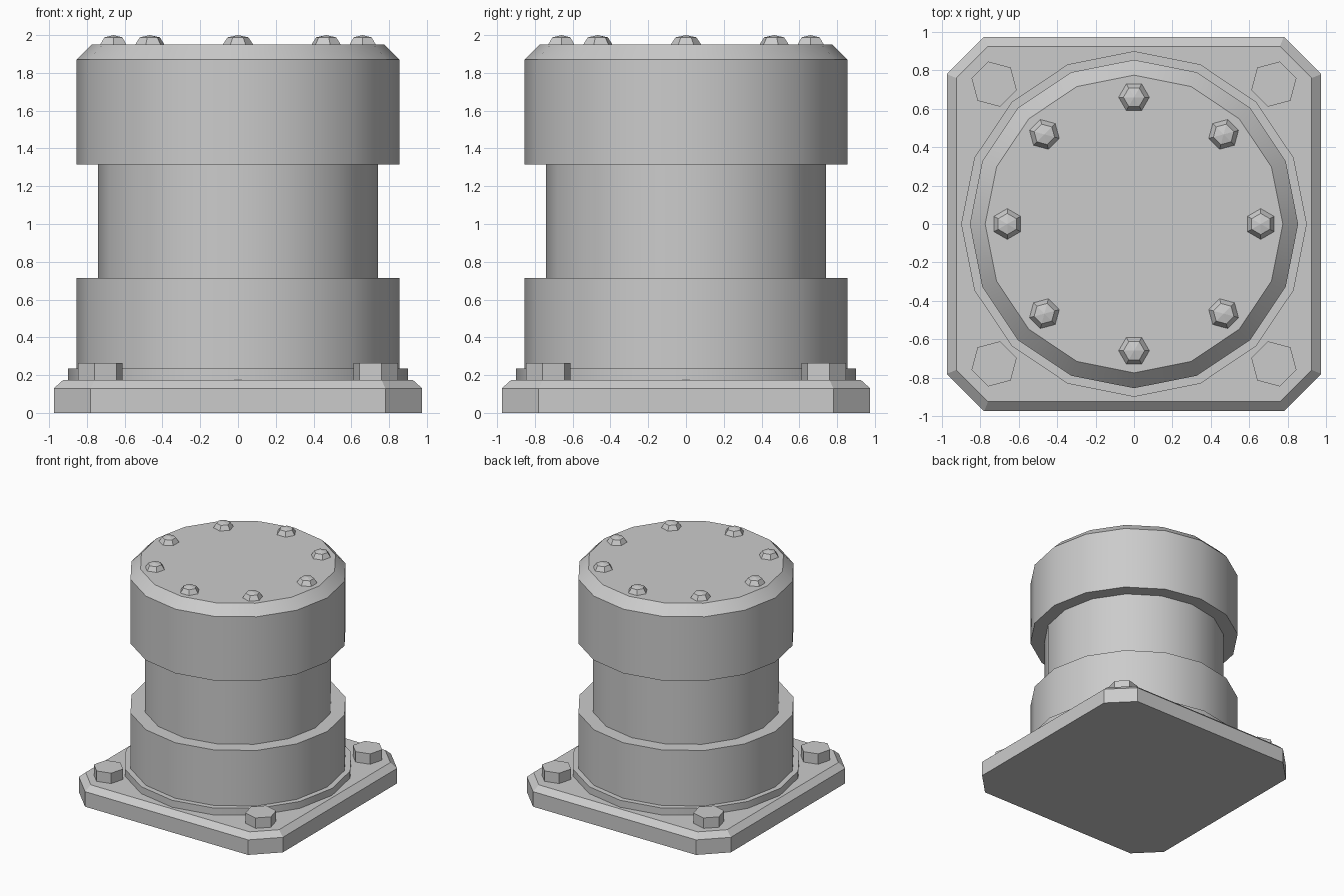
import bpy, bmesh
from math import sin, cos, pi, radians

if "Cube" in bpy.data.objects:
    bpy.data.objects.remove(bpy.data.objects["Cube"])


def build(name, rings, apex=None, smooth=False):
    """Skin a stack of equal-length point rings, closing both ends."""
    bm = bmesh.new()
    loops = [[bm.verts.new(p) for p in ring] for ring in rings]
    n = len(loops[0])
    for a, b in zip(loops, loops[1:]):
        for i in range(n):
            j = (i + 1) % n
            bm.faces.new((a[i], a[j], b[j], b[i]))
    bm.faces.new(loops[0][::-1])
    if apex:
        tip = bm.verts.new(apex)
        for i in range(n):
            bm.faces.new((loops[-1][i], loops[-1][(i + 1) % n], tip))
    else:
        bm.faces.new(loops[-1])
    bmesh.ops.recalc_face_normals(bm, faces=bm.faces[:])
    mesh = bpy.data.meshes.new(name)
    bm.to_mesh(mesh)
    bm.free()
    ob = bpy.data.objects.new(name, mesh)
    bpy.context.collection.objects.link(ob)
    if smooth:
        bpy.ops.object.select_all(action='DESELECT')
        ob.select_set(True)
        bpy.context.view_layer.objects.active = ob
        bpy.ops.object.shade_smooth_by_angle(angle=radians(30))
    return ob


def circle(r, z, sides, cx=0, cy=0, phase=0):
    return [(cx + r * cos(phase + 2 * pi * i / sides),
             cy + r * sin(phase + 2 * pi * i / sides), z) for i in range(sides)]


def cut_square(h, c, z):
    """Square of half-size h with corners cut, c = half-length of the sides."""
    return [(x, y, z) for x, y in ((h, -c), (h, c), (c, h), (-c, h),
                                   (-h, c), (-h, -c), (-c, -h), (c, -h))]


# Base plate with chamfered rim
build("base_plate", [cut_square(0.975, 0.78, 0), cut_square(0.975, 0.78, 0.13),
                     cut_square(0.925, 0.76, 0.175)])

# Low collar where the body meets the plate
build("base_collar", [circle(0.9, 0.16, 16), circle(0.9, 0.235, 16)], smooth=True)

# Main drum: lower band, recessed waist, upper band with chamfered top
profile = [(0.855, 0.17), (0.855, 0.715), (0.74, 0.715), (0.74, 1.315),
           (0.855, 1.315), (0.855, 1.87), (0.775, 1.95)]
build("drum_body", [circle(r, z, 16) for r, z in profile], smooth=True)

# Hex bolts at the plate corners
for k in range(4):
    a = pi / 4 + k * pi / 2
    x, y = 1.03 * cos(a), 1.03 * sin(a)
    build(f"corner_bolt_{k + 1}", [circle(0.122, z, 6, x, y, a + pi / 6)
                                   for z in (0.165, 0.265)])

# Domed hex bolts around the lid
for k in range(8):
    a = k * pi / 4
    x, y = 0.66 * cos(a), 0.66 * sin(a)
    build(f"lid_bolt_{k + 1}",
          [circle(r, z, 6, x, y, a + pi / 6)
           for r, z in ((0.083, 1.94), (0.08, 1.95), (0.055, 1.988))],
          apex=(x, y, 2.0))
